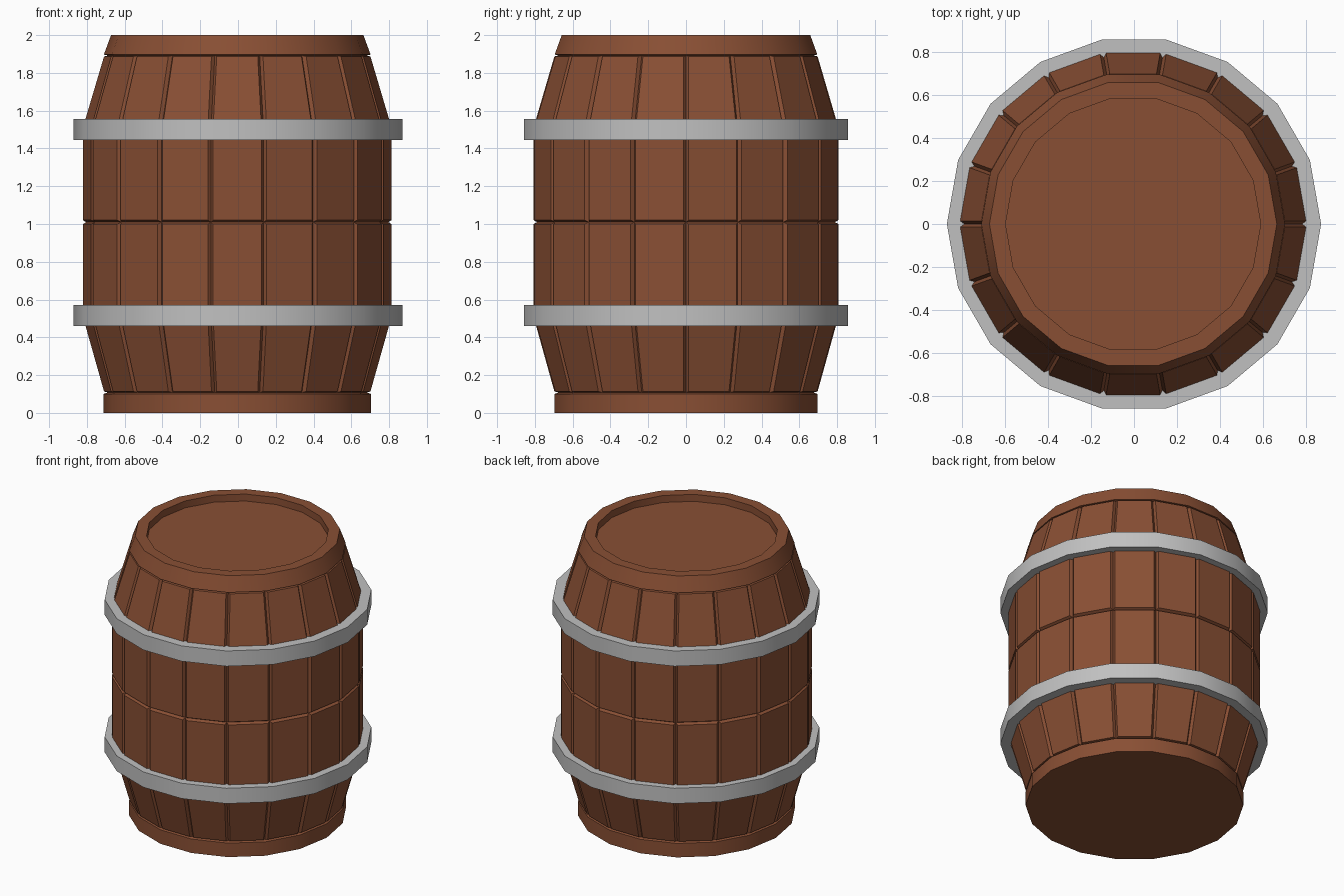
import bpy, bmesh, math

if "Cube" in bpy.data.objects:
    bpy.data.objects.remove(bpy.data.objects["Cube"])

SIDES = 18


def material(name, rgb):
    m = bpy.data.materials.new(name)
    m.diffuse_color = (*rgb, 1)
    m.use_nodes = True
    m.node_tree.nodes["Principled BSDF"].inputs["Base Color"].default_value = m.diffuse_color
    return m


wood = material("brown wood", (0.25, 0.078, 0.034))
steel = material("grey metal", (0.53, 0.53, 0.53))


def lathe(bm, profile, closed=False):
    """Spin (radius, z) points into rings; returns the face strips, one per profile segment."""
    rings = []
    for r, z in profile:
        if r == 0:
            rings.append([bm.verts.new((0, 0, z))] * SIDES)
        else:
            rings.append([bm.verts.new((r * math.cos(a), r * math.sin(a), z))
                          for a in (2 * math.pi * i / SIDES for i in range(SIDES))])
    pairs = list(zip(rings, rings[1:]))
    if closed:
        pairs.append((rings[-1], rings[0]))
    strips = []
    for lo, hi in pairs:
        strip = []
        for i in range(SIDES):
            j = (i + 1) % SIDES
            loop = list(dict.fromkeys((lo[i], lo[j], hi[j], hi[i])))
            strip.append(bm.faces.new(loop))
        strips.append(strip)
    return strips


def finish(bm, name, mat, x=0):
    """Turn the bmesh into an object, smooth with edges over 30 degrees kept sharp."""
    bm.normal_update()
    for f in bm.faces:
        f.smooth = True
    for e in bm.edges:
        e.smooth = e.is_manifold and e.calc_face_angle(0) < math.radians(30)
    me = bpy.data.meshes.new(name)
    bm.to_mesh(me)
    bm.free()
    me.materials.append(mat)
    ob = bpy.data.objects.new(name, me)
    ob.location.x = x
    bpy.context.collection.objects.link(ob)
    return ob


# Barrel body: bottom rim, four tiers of staves, top rim and recessed lid
bm = bmesh.new()
strips = lathe(bm, [(0, 0), (0.708, 0), (0.708, 0.10), (0.685, 0.108),
                    (0.80, 0.515), (0.80, 1.01), (0.80, 1.505), (0.685, 1.892),
                    (0.706, 1.897), (0.668, 2.0), (0.593, 2.0), (0.593, 1.95), (0, 1.95)])
bmesh.ops.recalc_face_normals(bm, faces=bm.faces[:])
# Staves raised from the core, leaving V grooves between them
staves = [f for s in strips[3:7] for f in s]
bmesh.ops.inset_individual(bm, faces=staves, thickness=0.011, depth=0.02,
                           use_even_offset=True)
finish(bm, "barrel_body", wood, x=-0.004)

# Metal hoops
for name, z in (("lower_hoop", 0.46), ("upper_hoop", 1.445)):
    bm = bmesh.new()
    lathe(bm, [(0.77, z), (0.87, z), (0.87, z + 0.11), (0.77, z + 0.11)], closed=True)
    bmesh.ops.recalc_face_normals(bm, faces=bm.faces[:])
    finish(bm, name, steel)
